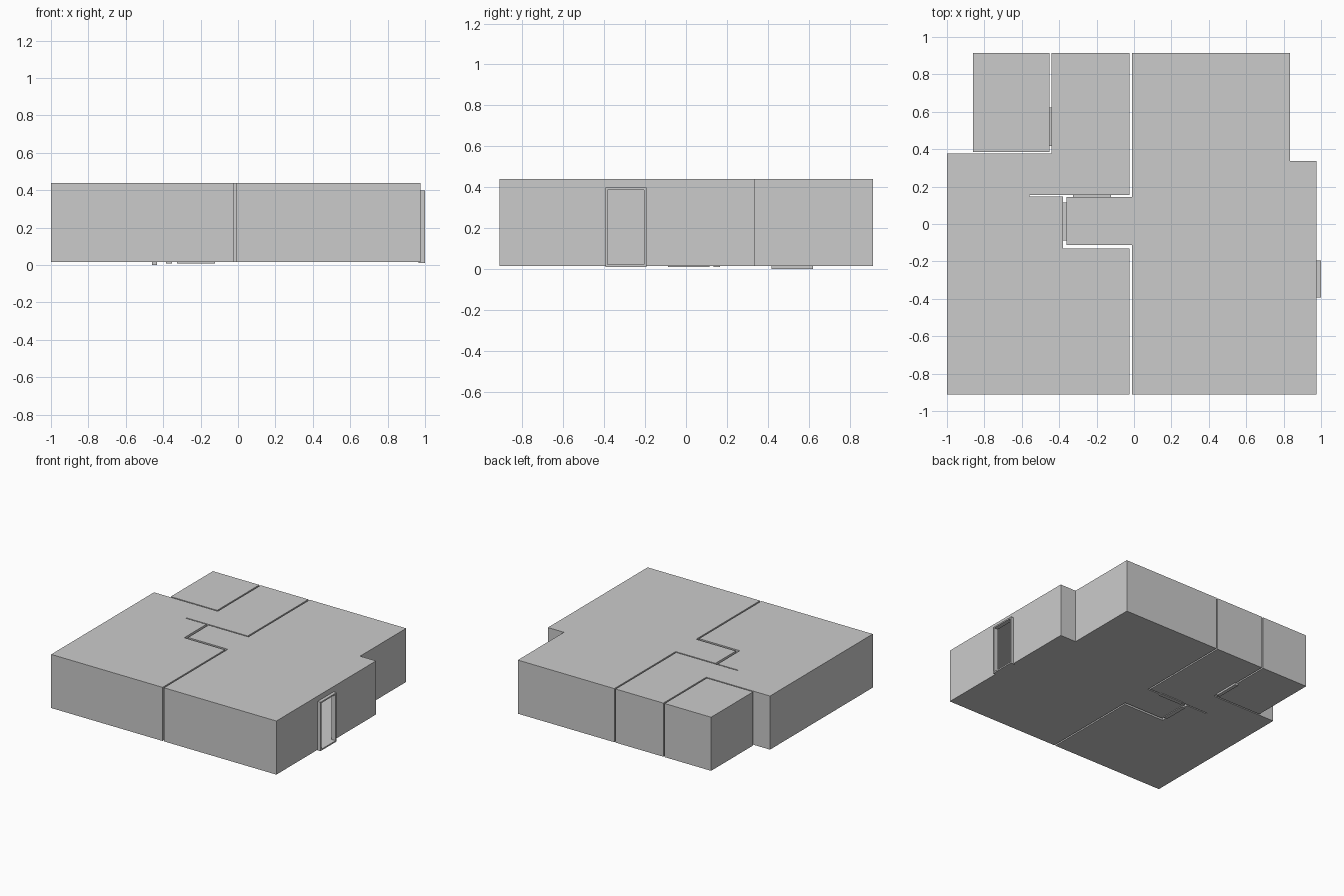
import bpy, bmesh

if "Cube" in bpy.data.objects:
    bpy.data.objects.remove(bpy.data.objects["Cube"])

FLOOR, CEIL = 0.015, 0.44


def mesh_object(name, bm):
    bmesh.ops.recalc_face_normals(bm, faces=bm.faces)
    me = bpy.data.meshes.new(name)
    bm.to_mesh(me)
    bm.free()
    ob = bpy.data.objects.new(name, me)
    bpy.context.collection.objects.link(ob)
    return ob


def prism(name, outline, z0, z1):
    bm = bmesh.new()
    base = bm.faces.new([bm.verts.new((x, y, z0)) for x, y in outline])
    ext = bmesh.ops.extrude_face_region(bm, geom=[base], use_keep_orig=True)
    top = [v for v in ext["geom"] if isinstance(v, bmesh.types.BMVert)]
    bmesh.ops.translate(bm, verts=top, vec=(0, 0, z1 - z0))
    return mesh_object(name, bm)


def box(name, x0, x1, y0, y1, z0, z1):
    return prism(name, [(x0, y0), (x1, y0), (x1, y1), (x0, y1)], z0, z1)


def cut(ob, cutter):
    m = ob.modifiers.new("opening", "BOOLEAN")
    m.operation = "DIFFERENCE"
    m.solver = "EXACT"
    m.object = cutter
    cutter.hide_render = True
    cutter.hide_set(True)


def room(name, outline):
    # hollow, thin-skinned room volume
    ob = prism(name, outline, FLOOR, CEIL)
    m = ob.modifiers.new("skin", "SOLIDIFY")
    m.thickness = 0.003
    m.offset = -1
    return ob


def door(name, x0, x1, y0, y1, z0, z1, rooms, bar=0.011):
    # rectangular frame ring, with the matching opening cut in each room
    frame = box(name, x0, x1, y0, y1, z0, z1)
    if x1 - x0 < y1 - y0:
        span = (x0 - 0.01, x1 + 0.01, y0 + bar, y1 - bar)
    else:
        span = (x0 + bar, x1 - bar, y0 - 0.01, y1 + 0.01)
    hole = box(name + "_cutter", *span, max(z0 + bar, FLOOR + 0.005), z1 - bar)
    for ob in [frame] + rooms:
        cut(ob, hole)


# Rooms
main_room = room("main_room", [
    (-0.011, -0.912), (0.975, -0.912), (0.975, 0.337), (0.835, 0.337),
    (0.835, 0.914), (-0.011, 0.914), (-0.011, 0.145), (-0.36, 0.145),
    (-0.36, -0.112), (-0.011, -0.112)])
side_room = room("side_room", [
    (-1, -0.912), (-0.023, -0.912), (-0.023, -0.131), (-0.38, -0.131),
    (-0.38, 0.146), (-0.56, 0.146), (-0.56, 0.155), (-0.023, 0.155),
    (-0.023, 0.914), (-0.441, 0.914), (-0.441, 0.376), (-1, 0.376)])
corner_room = room("corner_room", [
    (-0.86, 0.386), (-0.453, 0.386), (-0.453, 0.914), (-0.86, 0.914)])

# Doors
door("entrance_door_frame", 0.965, 1.0, -0.394, -0.194, 0.01, 0.398, [main_room])
door("corner_door_frame", -0.461, -0.433, 0.418, 0.622, 0.0, 0.388,
     [corner_room, side_room])
door("hall_end_door_frame", -0.386, -0.353, -0.088, 0.115, 0.009, 0.397,
     [main_room, side_room])
door("hall_side_door_frame", -0.326, -0.122, 0.134, 0.166, 0.009, 0.397,
     [main_room, side_room])
